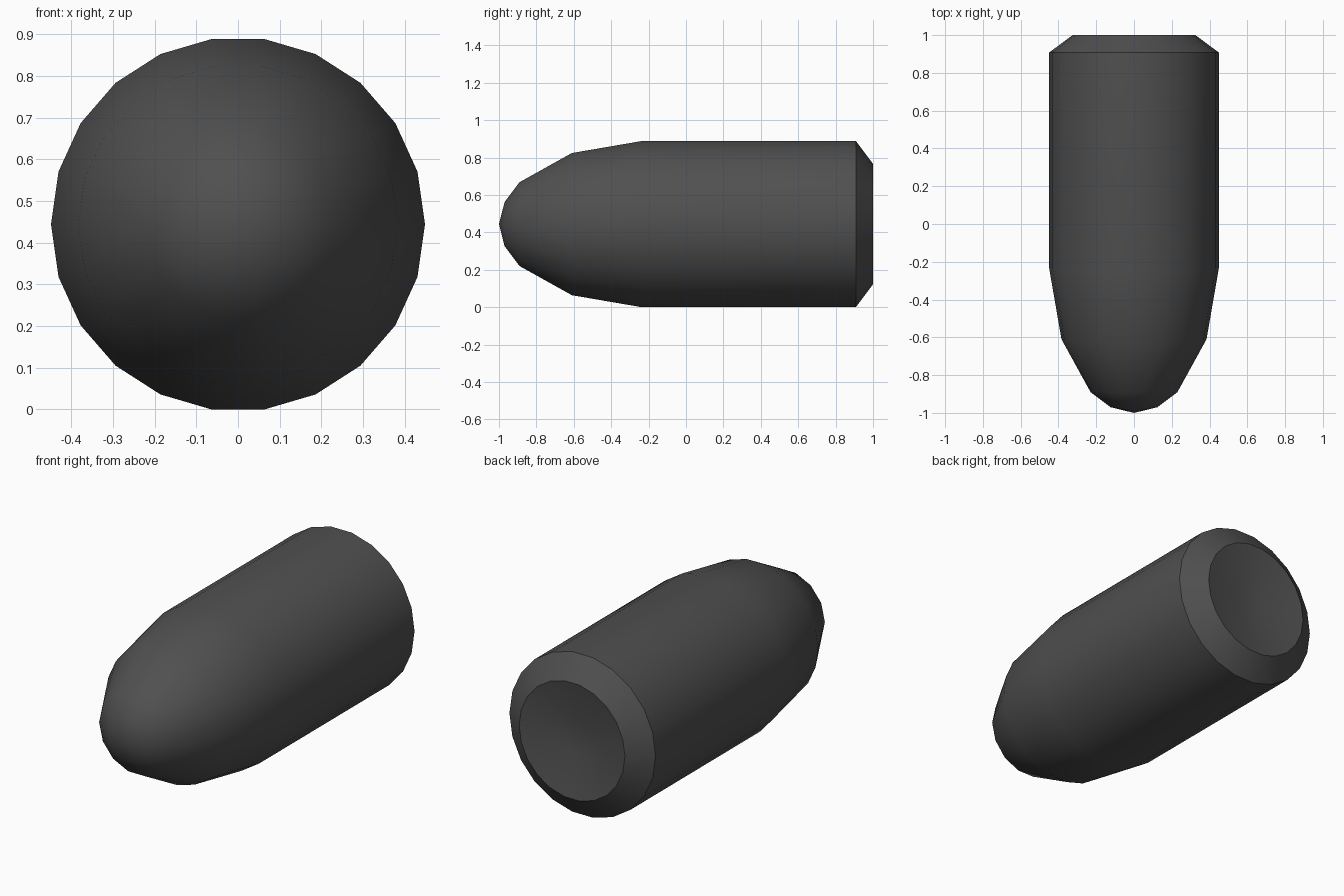
import bpy, bmesh, math

if "Cube" in bpy.data.objects:
    bpy.data.objects.remove(bpy.data.objects["Cube"])

# (y, radius, sides) from nose to hollow base; the nose thins out in side count
PROFILE = [(-0.97, 0.124, 10), (-0.89, 0.23, 14), (-0.61, 0.384, 22),
           (-0.235, 0.449, 22), (0.908, 0.449, 22), (1.0, 0.325, 22),
           (0.955, 0.09, 12)]
ZC = 0.4444

bm = bmesh.new()


def ring(y, r, n):
    return [bm.verts.new((r * math.cos(2 * math.pi * i / n), y,
                          ZC + r * math.sin(2 * math.pi * i / n))) for i in range(n)]


def bridge(a, b):
    """Join two rings of any side count."""
    na, nb = len(a), len(b)
    i = j = 0
    while i < na or j < nb:
        if na == nb:
            bm.faces.new((a[i], a[(i + 1) % na], b[(j + 1) % nb], b[j]))
            i, j = i + 1, j + 1
        elif j >= nb or (i < na and (i + 0.5) / na < (j + 0.5) / nb):
            bm.faces.new((a[i % na], a[(i + 1) % na], b[j % nb]))
            i += 1
        else:
            bm.faces.new((a[i % na], b[(j + 1) % nb], b[j % nb]))
            j += 1


# Body and chamfered, dished base
rings = [ring(*p) for p in PROFILE]
for a, b in zip(rings, rings[1:]):
    bridge(a, b)
bm.faces.new(rings[-1])

# Nose tip
tip = bm.verts.new((0, -1, ZC))
first = rings[0]
for i, v in enumerate(first):
    bm.faces.new((tip, v, first[(i + 1) % len(first)]))

bmesh.ops.recalc_face_normals(bm, faces=bm.faces)
mesh = bpy.data.meshes.new("bullet_body")
bm.to_mesh(mesh)
bm.free()
obj = bpy.data.objects.new("bullet_body", mesh)
bpy.context.collection.objects.link(obj)

mat = bpy.data.materials.new("dark_metal")
mat.diffuse_color = (0.08, 0.08, 0.08, 1)
mat.use_nodes = True
mat.node_tree.nodes["Principled BSDF"].inputs["Base Color"].default_value = mat.diffuse_color
mesh.materials.append(mat)

bpy.context.view_layer.objects.active = obj
obj.select_set(True)
bpy.ops.object.shade_smooth_by_angle(angle=math.radians(35))
